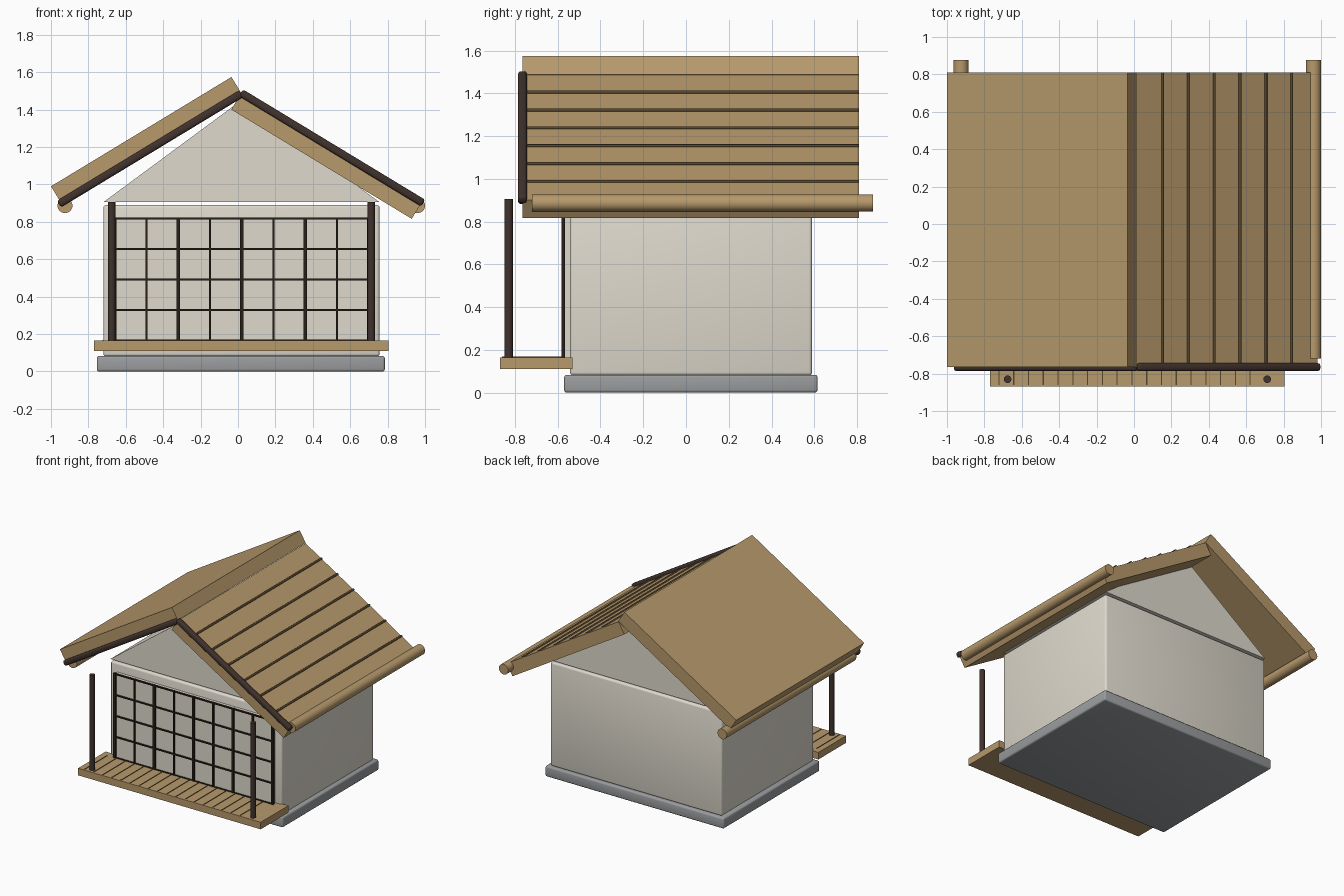
import bpy, bmesh, math
from mathutils import Matrix

cube = bpy.data.objects.get("Cube")
if cube:
    bpy.data.objects.remove(cube)


def material(name, srgb):
    lin = [c ** 2.2 for c in srgb] + [1]
    m = bpy.data.materials.new(name)
    m.use_nodes = True
    m.diffuse_color = lin
    m.node_tree.nodes["Principled BSDF"].inputs["Base Color"].default_value = lin
    return m


PLASTER = material("plaster", (0.87, 0.85, 0.80))
WOOD = material("tan wood", (0.71, 0.595, 0.42))
STONE = material("grey stone", (0.60, 0.61, 0.62))
DARK = material("dark timber", (0.26, 0.21, 0.19))
LATTICE = material("black lattice", (0.17, 0.14, 0.12))
SEAM = material("brown seam", (0.34, 0.28, 0.19))


def finish(name, bm, mat, smooth=False):
    bmesh.ops.recalc_face_normals(bm, faces=bm.faces)
    me = bpy.data.meshes.new(name)
    bm.to_mesh(me)
    bm.free()
    me.materials.append(mat)
    ob = bpy.data.objects.new(name, me)
    bpy.context.collection.objects.link(ob)
    if smooth:
        bpy.ops.object.select_all(action="DESELECT")
        ob.select_set(True)
        bpy.context.view_layer.objects.active = ob
        bpy.ops.object.shade_smooth_by_angle(angle=math.radians(40))
    return ob


def add_box(bm, x, y, z):
    """Add a box given its (min, max) range on each axis."""
    size = [b - a for a, b in (x, y, z)]
    mid = [(a + b) / 2 for a, b in (x, y, z)]
    bmesh.ops.create_cube(bm, size=1, matrix=Matrix.Translation(mid) @ Matrix.Diagonal((*size, 1)))


def box(name, x, y, z, mat, bevel=0):
    bm = bmesh.new()
    add_box(bm, x, y, z)
    if bevel:
        bmesh.ops.bevel(bm, geom=bm.edges[:], offset=bevel, segments=3, profile=0.5, affect="EDGES")
    return finish(name, bm, mat, smooth=bevel > 0)


def tilted(name, centre, size, angle, mat, bevel=0):
    """A box centred at a point and pitched about the y axis."""
    ob = box(name, *[(-s / 2, s / 2) for s in size], mat, bevel)
    ob.data.transform(Matrix.Translation(centre) @ Matrix.Rotation(angle, 4, "Y"))
    return ob


def cylinder(name, centre, radius, length, mat, along_y=False, sides=32):
    bm = bmesh.new()
    turn = Matrix.Rotation(math.pi / 2 if along_y else 0, 4, "X")
    bmesh.ops.create_cone(bm, cap_ends=True, segments=sides, radius1=radius, radius2=radius,
                          depth=length, matrix=Matrix.Translation(centre) @ turn)
    return finish(name, bm, mat, smooth=True)


# Base and walls
box("foundation", (-0.755, 0.785), (-0.57, 0.615), (0, 0.083), STONE, 0.012)
box("walls", (-0.72, 0.757), (-0.543, 0.59), (0.08, 0.89), PLASTER, 0.015)

# Gable prism
bm = bmesh.new()
profile = [(-0.72, 0.905), (0.757, 0.905), (0.018, 1.45)]
face = bm.faces.new([bm.verts.new((x, -0.543, z)) for x, z in profile])
side = bmesh.ops.extrude_face_region(bm, geom=[face])
bmesh.ops.translate(bm, vec=(0, 1.133, 0), verts=[v for v in side["geom"] if isinstance(v, bmesh.types.BMVert)])
finish("gable", bm, PLASTER)

# Roof slabs, front trim and eave logs
PITCH = math.radians(31.2)
for label, sign, slab, trim, log_x in (
    ("left", 1, (0.4725, 0.0225, 1.151), (0.503, -0.765, 1.195), 0.96),
    ("right", -1, (-0.4915, 0.0225, 1.2395), (-0.47, -0.765, 1.19), -0.925),
):
    tilted(label + "_roof_slab", slab, (1.128, 1.575, 0.1), sign * PITCH, WOOD)
    tilted(label + "_roof_trim", trim, (1.14, 0.042, 0.042), sign * PITCH, DARK, 0.014)
    cylinder(label + "_eave_log", (log_x, 0.078, 0.887), 0.04, 1.595, WOOD, along_y=True)

# Battens on the left slope
for i in range(6):
    x = 0.153 + 0.138 * i
    z = 1.487 - (x - 0.017) * math.tan(PITCH)
    cylinder("roof_batten", (x, 0.0225, z), 0.008, 1.574, SEAM, along_y=True, sides=12)

# Veranda deck with plank seams
box("deck", (-0.77, 0.805), (-0.87, -0.53), (0.11, 0.165), WOOD)
bm = bmesh.new()
for i in range(18):
    x = -0.722 + 0.079 * i
    add_box(bm, (x - 0.003, x + 0.003), (-0.86, -0.58), (0.163, 0.168))
finish("deck_seams", bm, SEAM)

# Veranda posts
for x in (-0.676, 0.712):
    cylinder("veranda_post", (x, -0.83, 0.535), 0.02, 0.74, DARK)

# Sliding screens with lattice bars
box("screen_panels", (-0.66, 0.7), (-0.57, -0.54), (0.165, 0.82), PLASTER)
bm = bmesh.new()
for i in range(9):
    x = -0.66 + 0.17 * i
    half = 0.01 if i % 2 == 0 else 0.005
    add_box(bm, (x - half, x + half), (-0.582, -0.565), (0.16, 0.823))
for i in range(5):
    z = 0.165 + 0.163 * i
    add_box(bm, (-0.665, 0.705), (-0.58, -0.565), (z - 0.005, z + 0.005))
finish("screen_lattice", bm, LATTICE)
